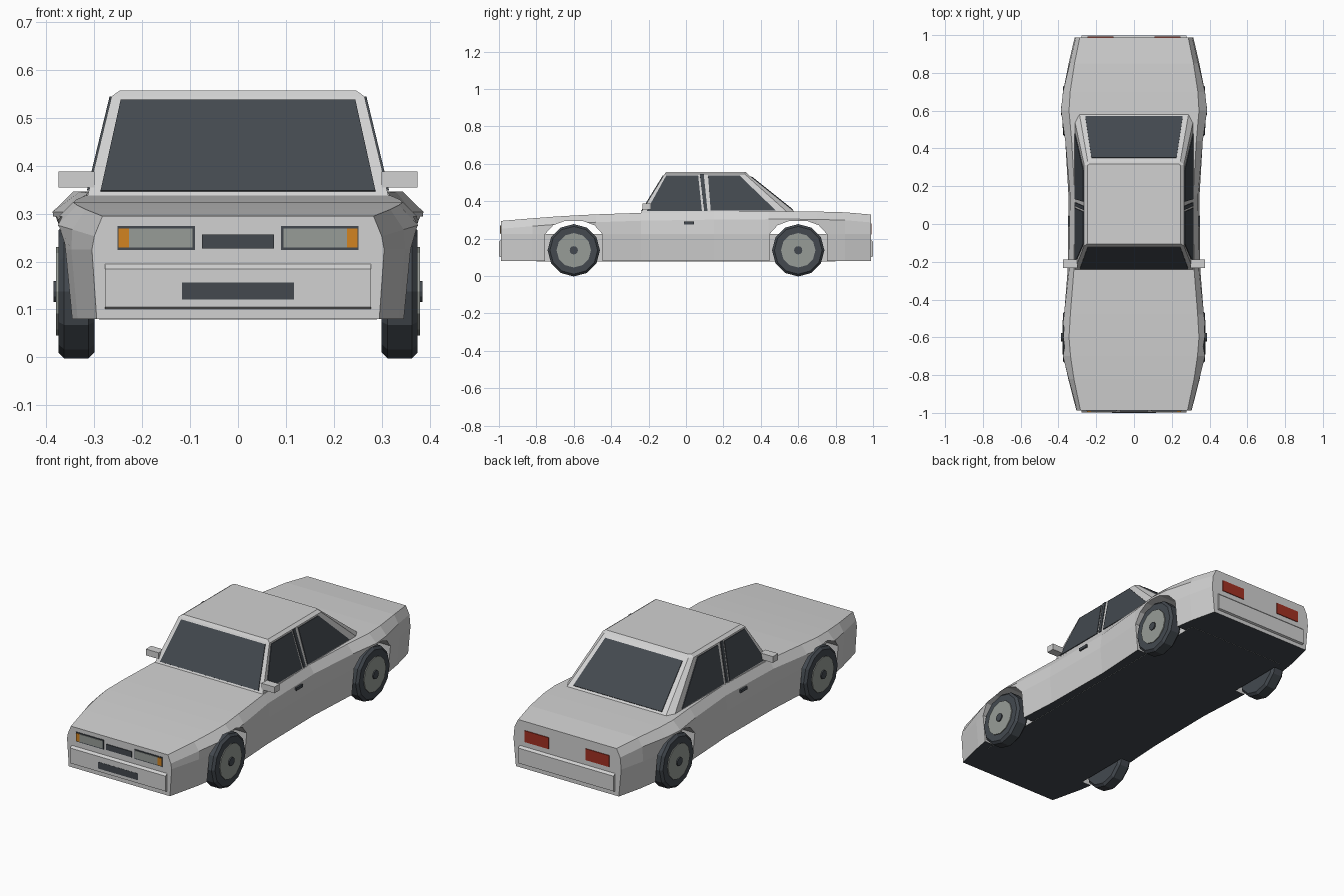
import bpy, bmesh
from math import radians
from mathutils import Matrix, Vector

if "Cube" in bpy.data.objects:
    bpy.data.objects.remove(bpy.data.objects["Cube"])


def material(name, r, g, b):
    m = bpy.data.materials.new(name)
    m.use_nodes = True
    m.diffuse_color = (r, g, b, 1)
    node = m.node_tree.nodes["Principled BSDF"]
    node.inputs["Base Color"].default_value = (r, g, b, 1)
    node.inputs["Roughness"].default_value = 0.7
    return m


PAINT = material("light grey paint", 0.64, 0.64, 0.64)
DARK = material("dark glass and rubber", 0.056, 0.066, 0.078)
LENS = material("lens grey", 0.31, 0.335, 0.31)
AMBER = material("amber", 0.65, 0.23, 0.015)
RED = material("tail red", 0.36, 0.03, 0.016)


def finish(name, bm, *mats):
    bmesh.ops.recalc_face_normals(bm, faces=bm.faces)
    mesh = bpy.data.meshes.new(name)
    bm.to_mesh(mesh)
    bm.free()
    for m in mats:
        mesh.materials.append(m)
    ob = bpy.data.objects.new(name, mesh)
    bpy.context.collection.objects.link(ob)
    return ob


def loft(name, rings, *mats):
    """Skin a row of equal point rings and cap both ends."""
    bm = bmesh.new()
    vs = [[bm.verts.new(p) for p in ring] for ring in rings]
    n = len(vs[0])
    for a, b in zip(vs, vs[1:]):
        for i in range(n):
            j = (i + 1) % n
            bm.faces.new((a[i], a[j], b[j], b[i]))
    bm.faces.new(vs[0])
    bm.faces.new(vs[-1])
    return finish(name, bm, *mats)


def box(name, x0, x1, y0, y1, z0, z1, *mats):
    ring = [(y0, z0), (y1, z0), (y1, z1), (y0, z1)]
    return loft(name, [[(x, y, z) for y, z in ring] for x in (x0, x1)], *mats)


def plate(name, pts, mat, outward, thick=0.004):
    """Thin panel lying on a surface, raised towards the outward direction."""
    pts = [Vector(p) for p in pts]
    n = (pts[1] - pts[0]).cross(pts[2] - pts[0]).normalized()
    if n.dot(Vector(outward)) < 0:
        n.negate()
    return loft(name, [[p - n * 0.003 for p in pts], [p + n * thick for p in pts]], mat)


def paint_floor(ob):
    for f in ob.data.polygons:
        if f.normal.z < -0.9 and f.center.z < 0.1:
            f.material_index = 1


# Body shell: y, sill x, waist x, shoulder x, top x, top z
stations = [
    (-0.988, 0.295, 0.305, 0.300, 0.283, 0.295),
    (-0.82, 0.335, 0.348, 0.346, 0.318, 0.309),
    (-0.70, 0.355, 0.370, 0.376, 0.336, 0.318),
    (-0.60, 0.362, 0.378, 0.387, 0.344, 0.324),
    (-0.48, 0.352, 0.366, 0.370, 0.337, 0.330),
    (-0.24, 0.338, 0.351, 0.343, 0.318, 0.338),
    (0.15, 0.334, 0.347, 0.338, 0.313, 0.344),
    (0.44, 0.350, 0.364, 0.364, 0.330, 0.346),
    (0.60, 0.362, 0.378, 0.387, 0.344, 0.346),
    (0.70, 0.356, 0.370, 0.376, 0.338, 0.345),
    (0.85, 0.333, 0.346, 0.340, 0.315, 0.341),
    (0.988, 0.300, 0.314, 0.308, 0.287, 0.329)]
rings = []
for y, sill, waist, shoulder, top, z in stations:
    half = [(sill, 0.08), (waist, 0.225), (shoulder, z - 0.042), (top, z)]
    rings.append([(x, y, h) for x, h in half] + [(-x, y, h) for x, h in reversed(half)])
body = loft("body", rings, PAINT, DARK)

# Wheel arch openings
arch = [(0.153, 0), (0.153, 0.225), (0.11, 0.272), (0.05, 0.294)]
arch += [(-y, z) for y, z in reversed(arch)]
bpy.context.view_layer.objects.active = body
for cy in (-0.6, 0.6):
    cutter = loft("arch_cutter", [[(x, cy + y, z) for y, z in arch] for x in (-0.5, 0.5)], PAINT)
    cutter.hide_render = True
    mod = body.modifiers.new("arch", 'BOOLEAN')
    mod.object, mod.operation, mod.solver = cutter, 'DIFFERENCE', 'EXACT'
    bpy.ops.object.modifier_apply(modifier=mod.name)
    bpy.data.objects.remove(cutter)
paint_floor(body)
paint_floor(box("chassis", -0.29, 0.29, -0.8, 0.8, 0.079, 0.225, PAINT, DARK))

# Bumpers
for name, s in (("front_bumper", -1), ("rear_bumper", 1)):
    prof = [(0.98, 0.203), (0.999, 0.185), (0.999, 0.105), (0.98, 0.098)]
    loft(name, [[(x, s * y, z) for y, z in prof] for x in (-0.278, 0.278)], PAINT)

# Cabin with chamfered roof edge
def cabin_ring(z, x, front, side_rear, rear_x, rear):
    half = [(x, front), (x, side_rear), (rear_x, rear)]
    return [(a, b, z) for a, b in half] + [(-a, b, z) for a, b in reversed(half)]


loft("cabin", [cabin_ring(0.325, 0.317, -0.25, 0.56, 0.293, 0.605),
               cabin_ring(0.545, 0.264, -0.115, 0.315, 0.245, 0.33),
               cabin_ring(0.557, 0.247, -0.105, 0.31, 0.235, 0.318)], PAINT)

# Glass, positioned on the sloping cabin planes
def on_front(x, z):
    return (x, -0.25 + (z - 0.325) / 0.22 * 0.135, z)


def on_rear(x, z):
    return (x, 0.605 - (z - 0.325) / 0.22 * 0.275, z)


def on_side(s, y, z):
    return (s * (0.317 - (z - 0.325) / 0.22 * 0.053), y, z)


plate("windshield", [on_front(*p) for p in
      ((-0.287, 0.346), (0.287, 0.346), (0.245, 0.536), (-0.245, 0.536))], DARK, (0, -1, 0))
plate("rear_window", [on_rear(*p) for p in
      ((-0.258, 0.354), (0.258, 0.354), (0.225, 0.53), (-0.225, 0.53))], DARK, (0, 1, 0))
panes = {"front_window": [(-0.21, 0.348), (-0.105, 0.538), (0.065, 0.538), (0.085, 0.348)],
         "door_pillar": [(0.097, 0.348), (0.074, 0.544), (0.095, 0.544), (0.115, 0.348)],
         "rear_side_window": [(0.132, 0.35), (0.118, 0.538), (0.285, 0.538), (0.48, 0.35)]}

for side, s in (("left", 1), ("right", -1)):
    for name, pts in panes.items():
        plate(f"{side}_{name}", [on_side(s, *p) for p in pts], DARK, (s, 0, 0))
    # Mirrors and door handles
    box(side + "_mirror", s * 0.30, s * 0.375, -0.232, -0.188, 0.355, 0.388, PAINT)
    box(side + "_handle", s * 0.33, s * 0.35, -0.012, 0.042, 0.277, 0.292, DARK)
    # Lamps
    for name, x0, x1, z0, z1, mat, y in (
            ("headlight_frame", 0.09, 0.252, 0.224, 0.274, DARK, 0.991),
            ("headlight_lens", 0.095, 0.228, 0.229, 0.269, LENS, 0.993),
            ("indicator", 0.228, 0.249, 0.229, 0.269, AMBER, 0.994)):
        box(f"{side}_{name}", s * x0, s * x1, -y, -0.985, z0, z1, mat)
    box(side + "_tail_light", s * 0.108, s * 0.246, 0.985, 0.992, 0.222, 0.282, RED)

# Grille and lower intake
box("grille", -0.075, 0.075, -0.992, -0.985, 0.227, 0.257, DARK)
box("lower_intake", -0.117, 0.117, -1.0, -0.995, 0.121, 0.156, DARK)


# Wheels
def disc(bm, r, x0, x1, index, bevel=0.0):
    res = bmesh.ops.create_cone(bm, cap_ends=True, segments=12, radius1=r, radius2=r, depth=x1 - x0,
                                matrix=Matrix.Translation(((x0 + x1) / 2, 0, 0))
                                @ Matrix.Rotation(radians(90), 4, 'Y'))
    faces = {f for v in res["verts"] for f in v.link_faces}
    for f in faces:
        f.material_index = index
    if bevel:
        edges = {e for f in faces if len(f.verts) > 4 for e in f.edges}
        bmesh.ops.bevel(bm, geom=list(edges), offset=bevel, segments=1, affect='EDGES')


for end, y in (("front", -0.6), ("rear", 0.6)):
    for side, s in (("left", 1), ("right", -1)):
        bm = bmesh.new()
        disc(bm, 0.14, -0.0375, 0.0375, 0, 0.012)
        disc(bm, 0.092, 0.0, 0.042, 1)
        disc(bm, 0.022, 0.0, 0.048, 0)
        bmesh.ops.scale(bm, vec=(s, 1, 1), verts=bm.verts)
        bmesh.ops.translate(bm, vec=(s * 0.3375, y, 0.138), verts=bm.verts)
        finish(f"{end}_{side}_wheel", bm, DARK, LENS)
